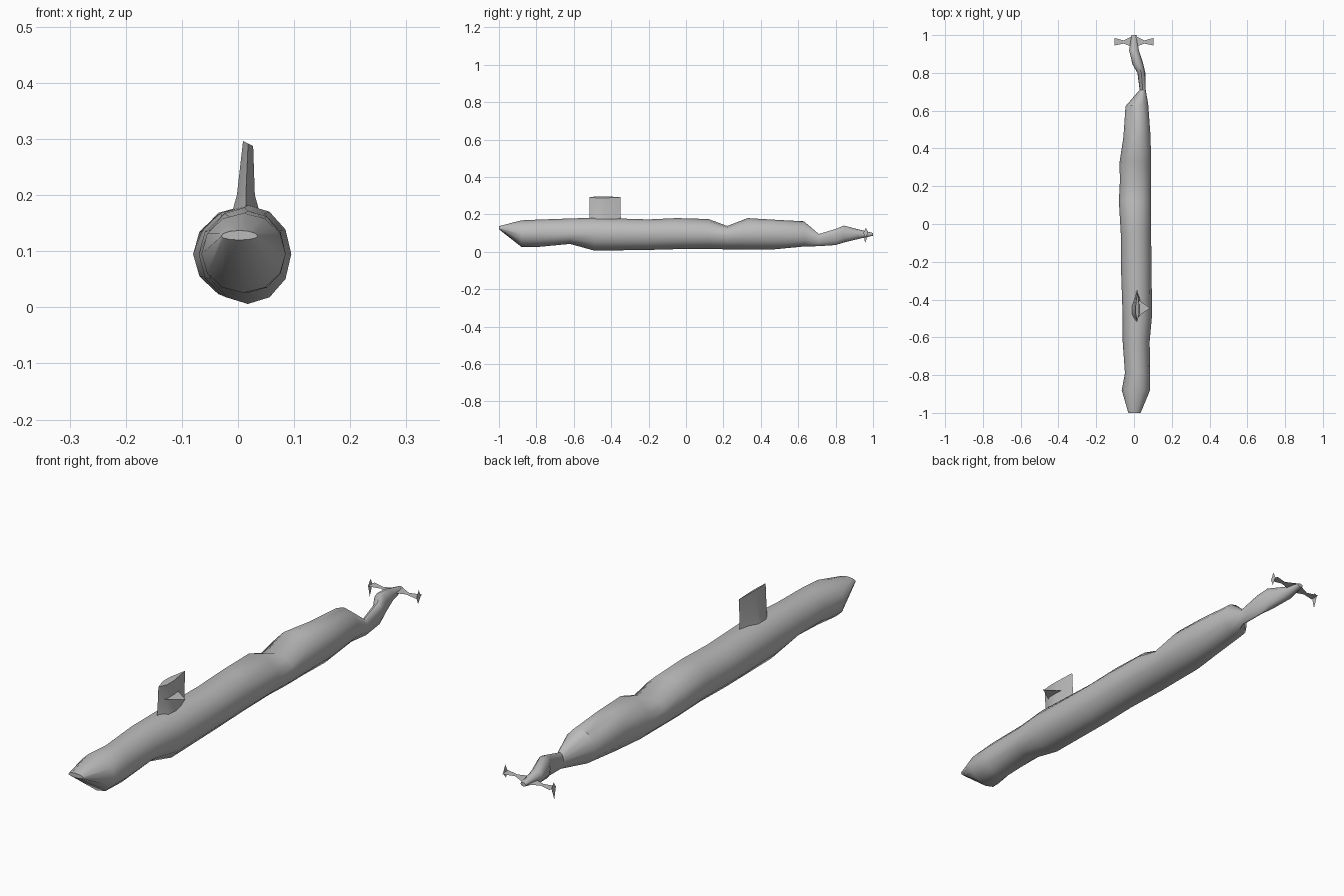
import bpy, bmesh, math

cube = bpy.data.objects.get("Cube")
if cube:
    bpy.data.objects.remove(cube, do_unlink=True)

grey = bpy.data.materials.new("hull grey")
grey.use_nodes = True
grey.diffuse_color = (0.5, 0.5, 0.5, 1)
grey.node_tree.nodes["Principled BSDF"].inputs["Base Color"].default_value = (0.5, 0.5, 0.5, 1)


def make(name, verts, faces, angle=35, closed=True):
    """Build one mesh object in the hull colour."""
    mesh = bpy.data.meshes.new(name)
    mesh.from_pydata(verts, [], faces)
    mesh.materials.append(grey)
    if closed:
        bm = bmesh.new()
        bm.from_mesh(mesh)
        bmesh.ops.recalc_face_normals(bm, faces=bm.faces)
        bm.to_mesh(mesh)
        bm.free()
    obj = bpy.data.objects.new(name, mesh)
    bpy.context.collection.objects.link(obj)
    bpy.ops.object.select_all(action="DESELECT")
    obj.select_set(True)
    bpy.context.view_layer.objects.active = obj
    bpy.ops.object.shade_smooth_by_angle(angle=math.radians(angle))
    return obj


def loft(name, rings, angle=35):
    """Skin a row of equal rings and cap both ends."""
    n = len(rings[0])
    verts = [p for ring in rings for p in ring]
    faces = [(r * n + i, r * n + (i + 1) % n, (r + 1) * n + (i + 1) % n, (r + 1) * n + i)
             for r in range(len(rings) - 1) for i in range(n)]
    faces += [tuple(range(n)), tuple(range(len(verts) - n, len(verts)))]
    return make(name, verts, faces, angle)


def section(y, left, right, low, high, skew=0, sides=12):
    """Rounded cross-section whose widest level sits mid-height on the hull."""
    cx, rx = (left + right) / 2, (right - left) / 2
    cz = min(max(0.095, low + 0.4 * (high - low)), high - 0.4 * (high - low))
    ring = []
    for i in range(sides):
        a = 2 * math.pi * i / sides
        dx, s = rx * math.cos(a), math.sin(a)
        ring.append((cx + dx, y + skew * dx, cz + s * (high - cz if s > 0 else cz - low)))
    return ring


# Hull: y, x range, z range, slant of the section
hull = [
    (-1.0, -.03, .035, .12, .137, 0),
    (-.88, -.065, .085, .026, .168, 0),
    (-.79, -.048, .085, .026, .172, 0),
    (-.62, -.06, .083, .042, .178, 0),
    (-.49, -.06, .095, .006, .182, 0),
    (-.2, -.07, .093, .01, .173, 0),
    (-.05, -.07, .09, .014, .18, 0),
    (.12, -.08, .09, .015, .175, 0),
    (.22, -.075, .09, .013, .138, 0),
    (.33, -.076, .09, .012, .18, 0),
    (.46, -.056, .088, .012, .172, 0),
    (.63, -.045, .075, .028, .163, .1),
    (.71, .03, .062, .03, .095, 0),
    (.8, .018, .06, .036, .122, 0),
    (.845, -.008, .05, .05, .14, 0),
    (.92, -.026, .026, .068, .12, 0),
    (1.0, -.012, .012, .086, .1, 0),
]
loft("hull", [section(*row) for row in hull], 40)


# Sail: leaning fin tapering to a thin top
def sail_ring(z, cx, half, front, back):
    mid = (front + back) / 2
    return [(cx, front, z), (cx + half, front + .04, z), (cx + half, mid, z),
            (cx, back, z), (cx - half, mid, z), (cx - half, front + .04, z)]


top = [(x, y, z - .5 * (x - .01)) for x, y, z in sail_ring(.296, .018, .009, -.515, -.35)]
loft("sail", [sail_ring(.15, .014, .03, -.52, -.345),
              sail_ring(.2, .014, .016, -.515, -.35), top], 30)

# Single surviving sail plane
make("sail_plane", [(.02, -.49, .235), (.085, -.445, .235), (.02, -.4, .235)],
     [(0, 1, 2)], closed=False)

# Stern planes with upright end plates
for side, name, low, high in ((-1, "right", .048, .115), (1, "left", .075, .128)):
    mid = .093 if side < 0 else .1
    make("stern_plane_" + name,
         [(0, .935, mid), (side * .055, .955, mid), (side * .103, .945, mid),
          (side * .103, .985, mid), (side * .055, .972, mid), (0, 1.0, mid)],
         [(0, 1, 4, 5), (1, 2, 3, 4)], closed=False)
    x = side * .104
    make("end_plate_" + name,
         [(x, .958, low), (x, .975, mid), (x, .962, high), (x, .948, mid)],
         [(0, 1, 2, 3)], closed=False)
